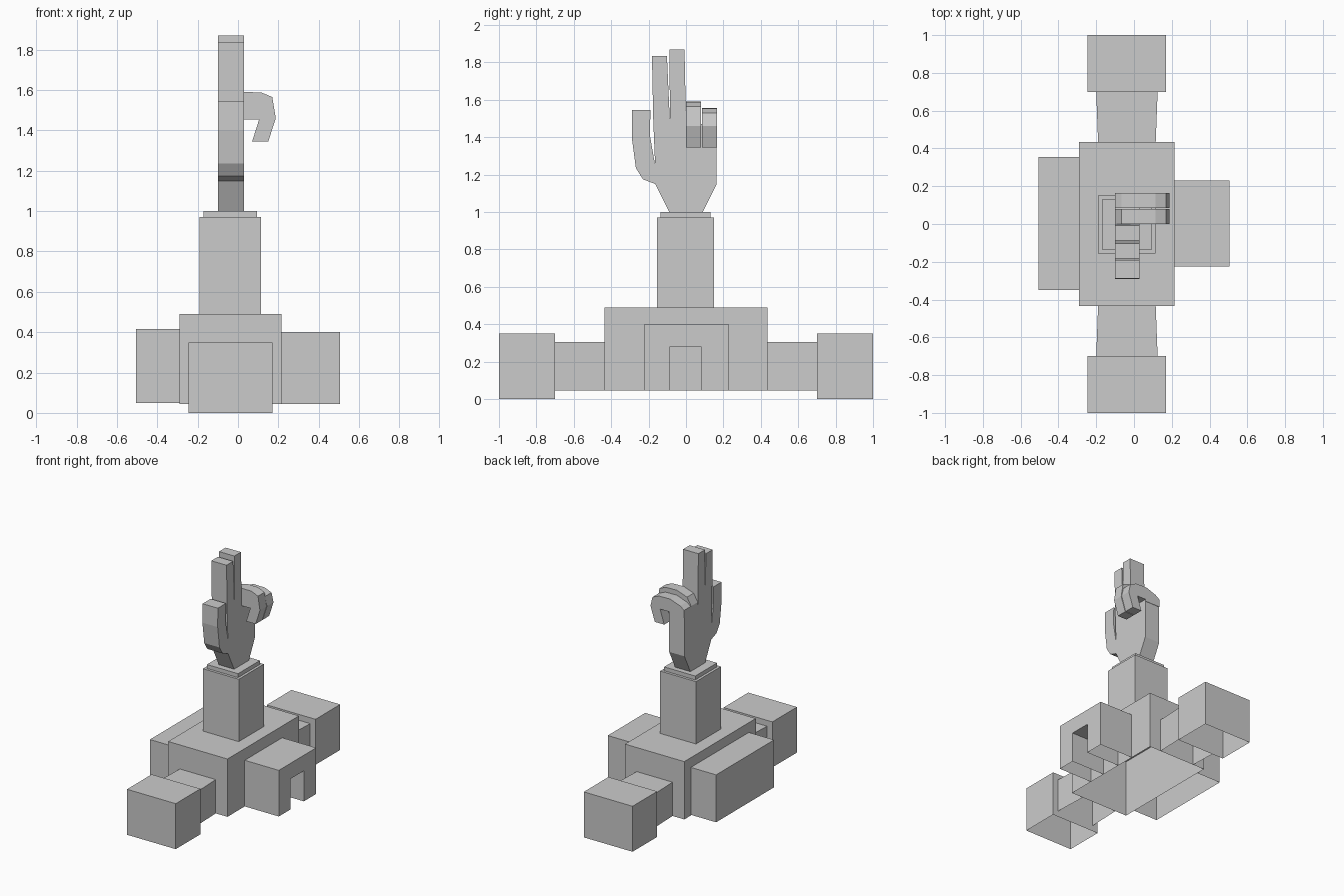
import bpy, bmesh

if "Cube" in bpy.data.objects:
    bpy.data.objects.remove(bpy.data.objects["Cube"])


def finish(name, bm):
    bmesh.ops.recalc_face_normals(bm, faces=bm.faces[:])
    mesh = bpy.data.meshes.new(name)
    bm.to_mesh(mesh)
    bm.free()
    obj = bpy.data.objects.new(name, mesh)
    bpy.context.collection.objects.link(obj)
    return obj


def shell(name, x, y, z, skip=((0, 0, -1),)):
    """Box from axis ranges, leaving out the faces whose normals are in skip."""
    bm = bmesh.new()
    bmesh.ops.create_cube(bm, size=1)
    bm.normal_update()
    gone = [f for f in bm.faces
            if tuple(round(c) for c in f.normal) in skip]
    bmesh.ops.delete(bm, geom=gone, context='FACES')
    for v in bm.verts:
        v.co = [r[0] if c < 0 else r[1] for c, r in zip(v.co, (x, y, z))]
    return finish(name, bm)


def extrude(name, pts, axis, lo, hi):
    """Prism from a 2D profile, extruded along x ('x': y,z) or y ('y': x,z)."""
    bm = bmesh.new()

    def at(p, t):
        return (t, p[0], p[1]) if axis == 'x' else (p[0], t, p[1])
    a = [bm.verts.new(at(p, lo)) for p in pts]
    b = [bm.verts.new(at(p, hi)) for p in pts]
    bm.faces.new(a)
    bm.faces.new(b[::-1])
    n = len(pts)
    for i in range(n):
        j = (i + 1) % n
        bm.faces.new((a[i], b[i], b[j], a[j]))
    return finish(name, bm)


# Central base and rear annex, open underneath
shell("base", (-.29, .215), (-.435, .435), (.045, .49))
shell("side_annex", (-.505, -.29), (-.35, .355), (.05, .415))

# Porch with a doorway running in to the base
porch = extrude("porch", [(-.225, .045), (-.225, .4), (.23, .4), (.23, .045),
                          (.08, .045), (.08, .28), (-.085, .28), (-.085, .045)],
                'x', .215, .505)
bm = bmesh.new()
bm.from_mesh(porch.data)
bm.normal_update()
bmesh.ops.delete(bm, geom=[f for f in bm.faces if f.normal.z < -.9
                           and f.calc_center_median().z < .1], context='FACES')
bm.to_mesh(porch.data)
bm.free()

# Linking wings and end blocks on both sides
for s, side in ((-1, "front"), (1, "back")):
    wing = shell(side + "_wing", (-.19, .115), sorted((s * .435, s * .7)),
                 (.045, .305), ((0, 0, -1), (0, 1, 0), (0, -1, 0)))
    for v in wing.data.vertices:
        if abs(v.co.y) > .6:
            v.co.x += .01 if v.co.x > 0 else -.01
    shell(side + "_block", (-.245, .17), sorted((s * .7, s * 1.0)), (0, .35))

# Column and its cap
shell("column", (-.19, .115), (-.155, .15), (.49, .97))
shell("column_cap", (-.17, .095), (-.135, .13), (.97, 1.0))

# Palm with thumb and two raised fingers
extrude("hand", [
    (-.09, 1.0), (-.165, 1.15), (-.23, 1.175), (-.268, 1.235), (-.29, 1.4),
    (-.288, 1.545), (-.19, 1.545), (-.193, 1.41), (-.165, 1.25),
    (-.175, 1.49), (-.182, 1.835), (-.102, 1.835), (-.086, 1.48),
    (-.088, 1.87), (-.008, 1.87), (0, 1.48), (.162, 1.46),
    (.162, 1.145), (.09, 1.0)], 'x', -.1, .03)

# Two curled fingers, the outer one a little lower
for name, y0, y1, drop in (("curled_ring_finger", 0, .08, 0),
                           ("curled_little_finger", .085, .165, .035)):
    extrude(name, [
        (-.1, 1.44), (-.1, 1.5), (-.065, 1.56 - drop), (.02, 1.59 - drop),
        (.115, 1.588 - drop), (.17, 1.565 - drop), (.187, 1.46),
        (.15, 1.345), (.07, 1.345), (.105, 1.455), (.03, 1.455),
        (.03, 1.44)], 'y', y0, y1)
